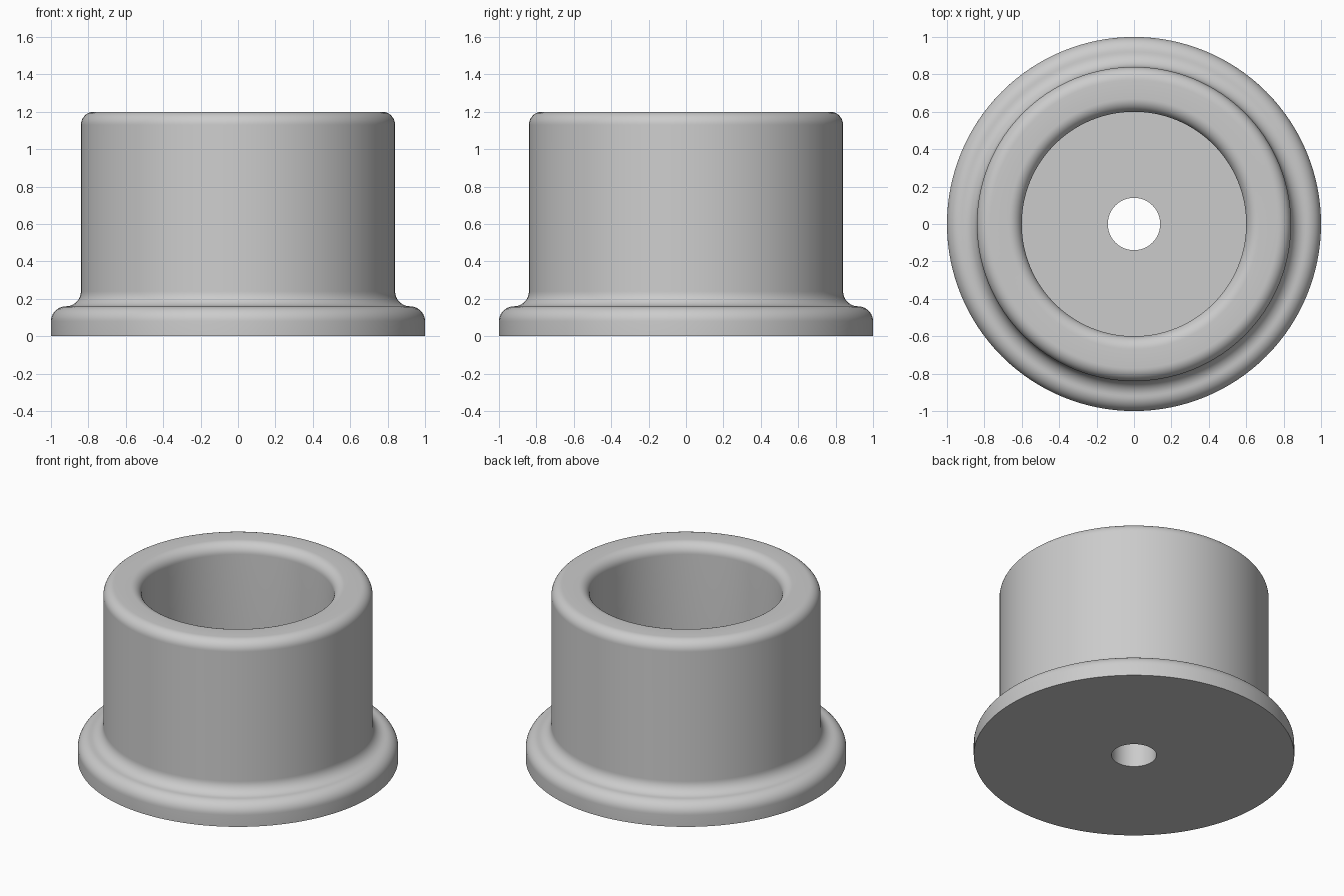
import bpy
import bmesh
from math import cos, sin, pi, radians

cube = bpy.data.objects.get("Cube")
if cube:
    bpy.data.objects.remove(cube)

SEGMENTS = 128
HEIGHT, FLANGE, FLOOR = 1.2, 0.16, 0.22
R_FLANGE, R_BODY, R_BORE, R_HOLE = 1.0, 0.84, 0.6, 0.14
FILLET, ROUND = 0.08, 0.07


def arc(cx, cz, radius, start, end, steps=10):
    """Quarter-round points in the (radius, height) plane, angles in degrees."""
    angles = [radians(start + (end - start) * i / steps) for i in range(steps + 1)]
    return [(cx + radius * cos(a), cz + radius * sin(a)) for a in angles]


# Closed cross-section, from the bottom hole outwards, up, and back down the bore
profile = [(R_HOLE, 0), (R_FLANGE, 0)]
profile += arc(R_FLANGE - FILLET, FLANGE - FILLET, FILLET, 0, 90)
profile += arc(R_BODY + FILLET, FLANGE + FILLET, FILLET, 270, 180)[1:]
profile += arc(R_BODY - ROUND, HEIGHT - ROUND, ROUND, 0, 90)
profile += arc(R_BORE + ROUND, HEIGHT - ROUND, ROUND, 90, 180)
profile += [(R_BORE, FLOOR), (R_HOLE, FLOOR)]

# Revolve the cross-section around the vertical axis
bm = bmesh.new()
rings = []
for i in range(SEGMENTS):
    a = 2 * pi * i / SEGMENTS
    rings.append([bm.verts.new((r * cos(a), r * sin(a), z)) for r, z in profile])
for i, ring in enumerate(rings):
    following = rings[(i + 1) % SEGMENTS]
    for j in range(len(profile)):
        k = (j + 1) % len(profile)
        bm.faces.new((ring[j], following[j], following[k], ring[k]))
bmesh.ops.recalc_face_normals(bm, faces=bm.faces)
mesh = bpy.data.meshes.new("flanged_bushing")
bm.to_mesh(mesh)
bm.free()

bushing = bpy.data.objects.new("flanged_bushing", mesh)
bpy.context.collection.objects.link(bushing)

# Plain grey finish
grey = bpy.data.materials.new("light_grey")
grey.use_nodes = True
colour = (0.6, 0.6, 0.6, 1)
grey.diffuse_color = colour
grey.node_tree.nodes["Principled BSDF"].inputs["Base Color"].default_value = colour
mesh.materials.append(grey)

bpy.context.view_layer.objects.active = bushing
bushing.select_set(True)
bpy.ops.object.shade_smooth_by_angle(angle=radians(30))
